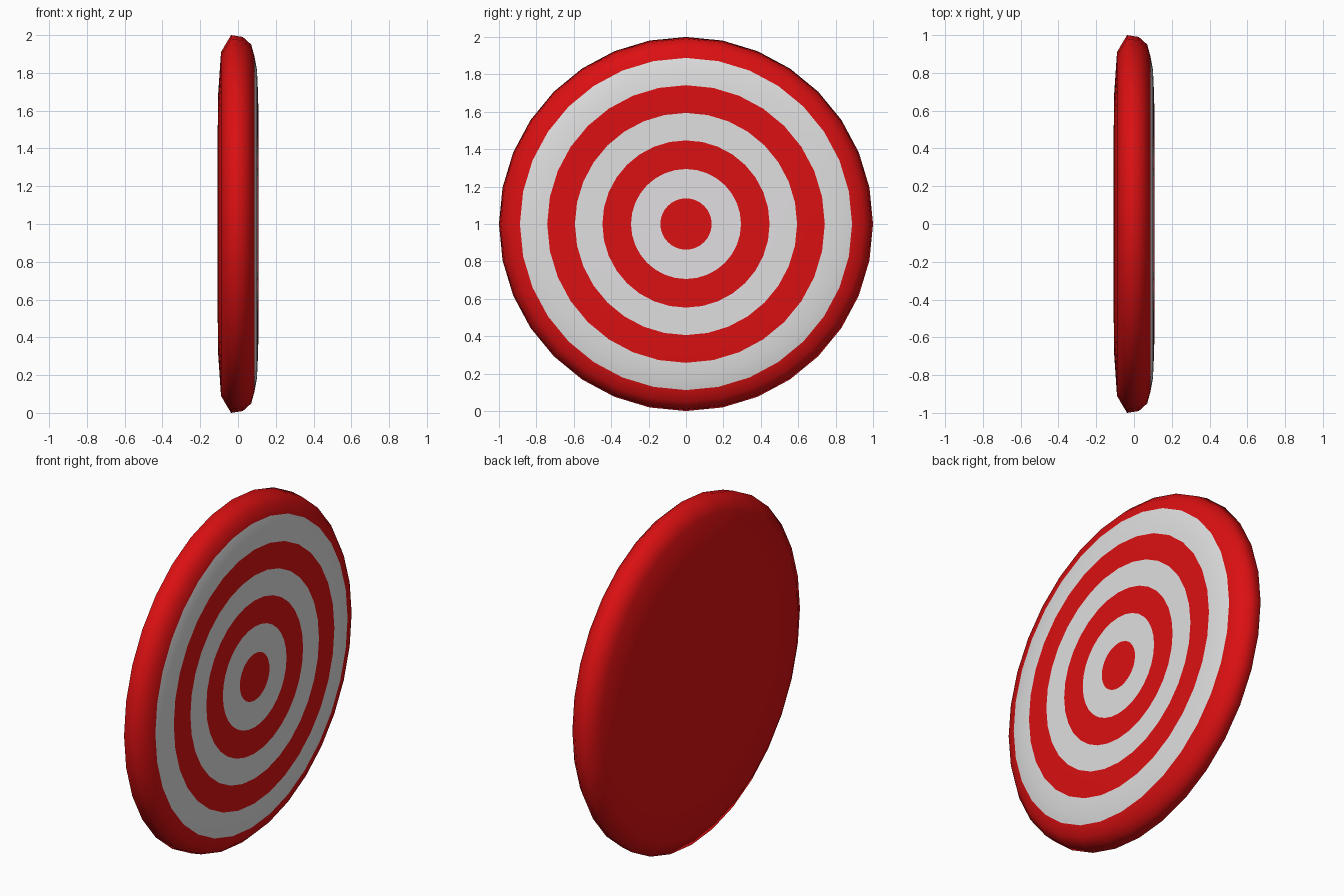
import bpy, bmesh, math

if "Cube" in bpy.data.objects:
    bpy.data.objects.remove(bpy.data.objects["Cube"])

SIDES = 32
CENTRE_Z = 1.0


def material(name, rgb):
    m = bpy.data.materials.new(name)
    m.diffuse_color = (*rgb, 1.0)
    m.use_nodes = True
    m.node_tree.nodes["Principled BSDF"].inputs["Base Color"].default_value = m.diffuse_color
    return m


red = material("red", (0.71, 0.005, 0.006))
white = material("white", (0.75, 0.74, 0.75))

# Half profile (radius, x) from back centre, over the rim, to the front centre
profile = [
    (0.0, -0.108), (0.66, -0.107), (0.91, -0.09), (1.0, -0.037),
    (0.99, 0.026), (0.95, 0.07), (0.888, 0.087), (0.82, 0.1),
    (0.742, 0.104), (0.65, 0.107), (0.594, 0.108), (0.447, 0.108),
    (0.294, 0.108), (0.137, 0.108), (0.0, 0.108),
]
# Outer and inner radius of each white ring on the front
white_rings = [(0.888, 0.742), (0.594, 0.447), (0.294, 0.137)]

bm = bmesh.new()

# Lathe the profile about the x axis
loops = []
for r, x in profile:
    if r == 0:
        loops.append([bm.verts.new((x, 0, CENTRE_Z))] * SIDES)
    else:
        loops.append([bm.verts.new((x, r * math.sin(2 * math.pi * i / SIDES),
                                    CENTRE_Z + r * math.cos(2 * math.pi * i / SIDES)))
                      for i in range(SIDES)])

for k in range(len(profile) - 1):
    (ra, xa), (rb, xb) = profile[k], profile[k + 1]
    mid = (ra + rb) / 2
    is_white = xa > 0.08 and any(inner < mid < outer for outer, inner in white_rings)
    for i in range(SIDES):
        j = (i + 1) % SIDES
        corners = [loops[k][i], loops[k][j], loops[k + 1][j], loops[k + 1][i]]
        face = bm.faces.new(list(dict.fromkeys(corners)))
        face.material_index = 1 if is_white else 0
        face.smooth = True

bmesh.ops.recalc_face_normals(bm, faces=bm.faces[:])

# Round shield disc with painted rings
mesh = bpy.data.meshes.new("ringed_disc")
bm.to_mesh(mesh)
bm.free()
mesh.materials.append(red)
mesh.materials.append(white)
disc = bpy.data.objects.new("ringed_disc", mesh)
bpy.context.collection.objects.link(disc)
